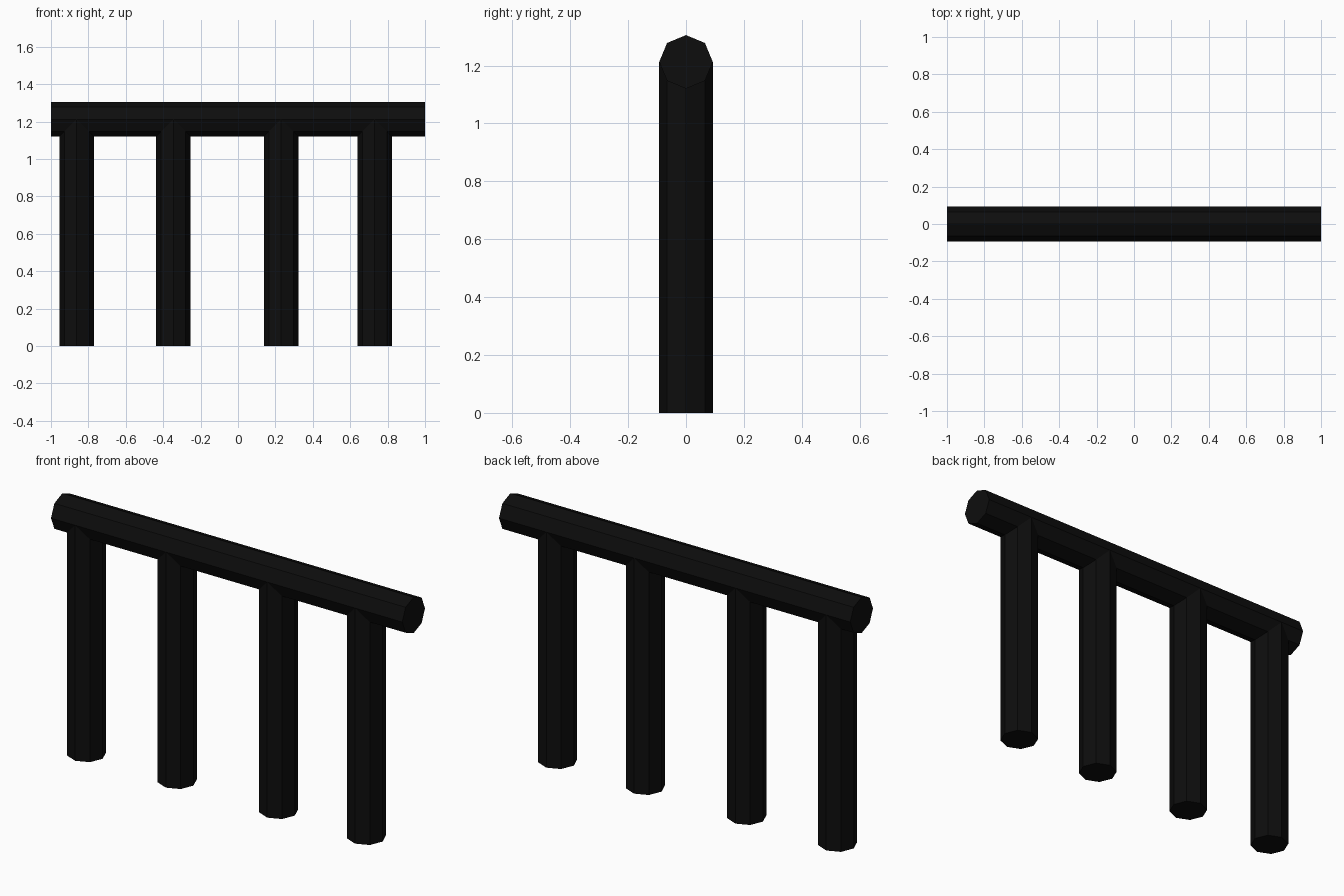
import bpy
from math import pi

if "Cube" in bpy.data.objects:
    bpy.data.objects.remove(bpy.data.objects["Cube"])

RADIUS = 0.0925
RAIL_Z = 1.2125

black = bpy.data.materials.new("black_paint")
black.diffuse_color = (0.004, 0.004, 0.004, 1)
black.use_nodes = True
black.node_tree.nodes["Principled BSDF"].inputs["Base Color"].default_value = black.diffuse_color


def octagonal_bar(name, length, location, rotation=(0, 0, 0)):
    """Flat-faced eight-sided bar with corners on its axes."""
    bpy.ops.mesh.primitive_cylinder_add(
        vertices=8, radius=RADIUS, depth=length, location=location, rotation=rotation)
    bar = bpy.context.object
    bar.name = name
    bar.data.materials.append(black)
    return bar


# Top rail along x
octagonal_bar("top_rail", 2.0, (0, 0, RAIL_Z), (0, pi / 2, 0))

# Unevenly spaced posts, ending inside the rail
for i, x in enumerate((-0.863, -0.346, 0.231, 0.731), 1):
    octagonal_bar(f"post_{i}", RAIL_Z, (x, 0, RAIL_Z / 2))
